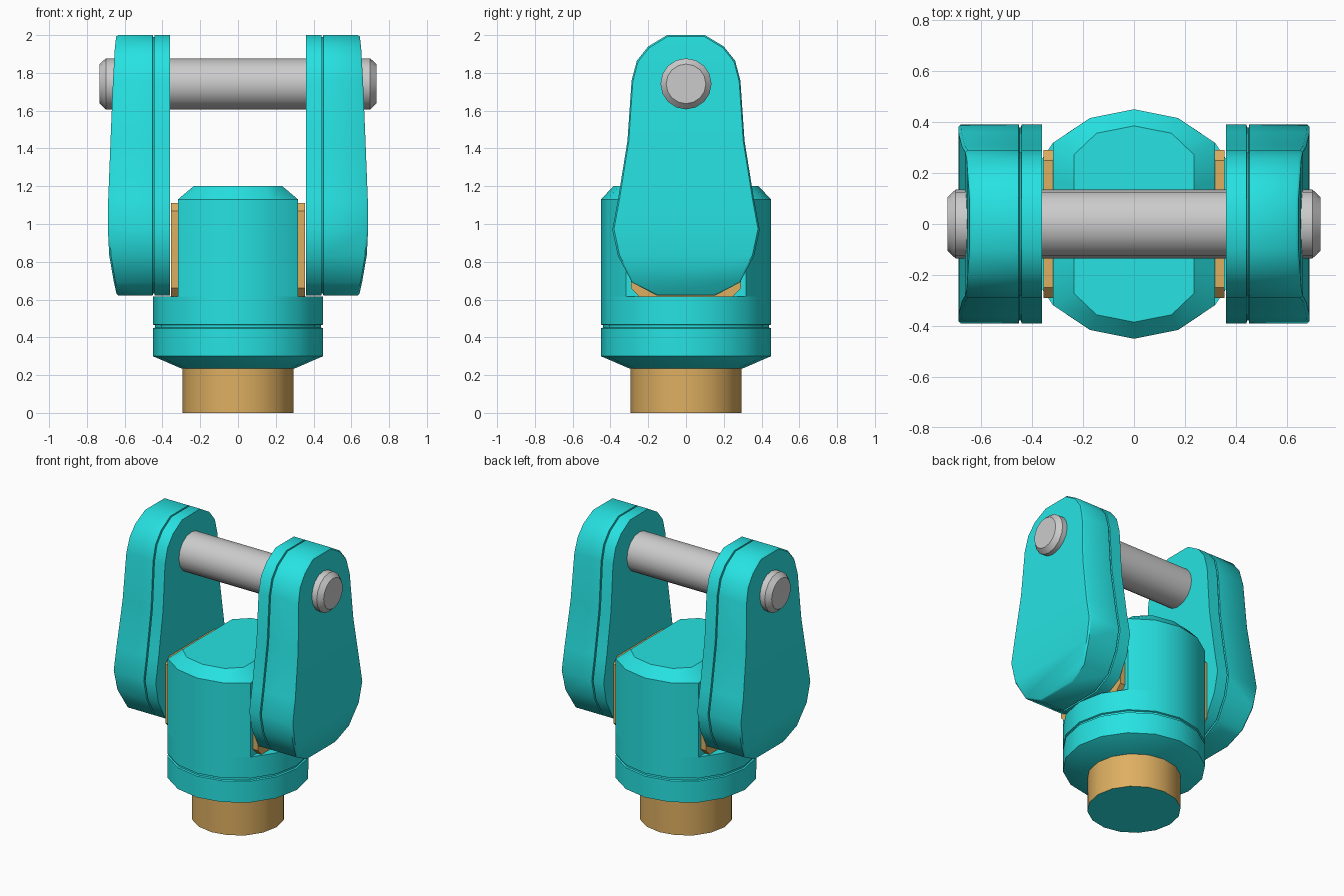
import bpy, bmesh, math

if "Cube" in bpy.data.objects:
    bpy.data.objects.remove(bpy.data.objects["Cube"])


def material(name, rgb):
    m = bpy.data.materials.new(name)
    m.diffuse_color = (*rgb, 1)
    m.use_nodes = True
    m.node_tree.nodes["Principled BSDF"].inputs["Base Color"].default_value = m.diffuse_color
    return m


TEAL = material("teal_paint", (0.02, 0.76, 0.76))
BRASS = material("brass", (0.73, 0.43, 0.12))


def loft(name, rings, mats=(), angle=35):
    """Skin a stack of even-sided rings and close both ends with strips."""
    bm = bmesh.new()
    vs = [[bm.verts.new(p) for p in ring] for ring in rings]
    n = len(vs[0])
    for a, b in zip(vs, vs[1:]):
        for i in range(n):
            j = (i + 1) % n
            bm.faces.new((a[i], a[j], b[j], b[i]))
    for ring in (vs[0], vs[-1]):
        for i in range(n // 2 - 1):
            bm.faces.new((ring[i], ring[i + 1], ring[n - 2 - i], ring[n - 1 - i]))
    bmesh.ops.remove_doubles(bm, verts=bm.verts, dist=1e-4)
    bmesh.ops.dissolve_degenerate(bm, edges=bm.edges, dist=1e-4)
    bmesh.ops.recalc_face_normals(bm, faces=bm.faces)
    me = bpy.data.meshes.new(name)
    bm.to_mesh(me)
    bm.free()
    for m in mats:
        me.materials.append(m)
    me.shade_smooth()
    me.set_sharp_from_angle(angle=math.radians(angle))
    ob = bpy.data.objects.new(name, me)
    bpy.context.collection.objects.link(ob)
    return ob


def circle(r, z, flat=9, n=16):
    """Ring around z, with x clamped to make side flats."""
    pts = []
    for i in range(n):
        a = math.pi / 2 + 2 * math.pi * i / n
        pts.append((max(-flat, min(flat, r * math.cos(a))), r * math.sin(a), z))
    return pts


# Stem with a painted underside
stem = loft("stem", [circle(0.295, 0), circle(0.295, 0.24)], (BRASS, TEAL))
for f in stem.data.polygons:
    if f.center.z < 0.01:
        f.material_index = 1

# Swivel body: grooved collar, then a block with two flats
loft("swivel_body", [circle(0.30, 0.235), circle(0.45, 0.30), circle(0.45, 0.448),
                     circle(0.44, 0.452), circle(0.44, 0.464), circle(0.45, 0.468),
                     circle(0.45, 0.615), circle(0.45, 0.615, 0.318),
                     circle(0.45, 1.13, 0.318), circle(0.385, 1.2, 0.235)], (TEAL,))

# Arm outline: half width, height, and outer face position
HALF = [(0.10, 2.0, 0.645), (0.20, 1.94, 0.652), (0.26, 1.865, 0.656),
        (0.288, 1.76, 0.662), (0.31, 1.44, 0.675), (0.36, 1.13, 0.687),
        (0.39, 0.97, 0.689), (0.36, 0.83, 0.682), (0.285, 0.69, 0.658),
        (0.155, 0.622, 0.643)]


def arm_ring(side, x=None, inset=0.0):
    """Arm outline at a fixed x, or on the cambered outer face."""
    ky, kz = 1 - inset / 0.35, 1 - inset / 0.69
    right = [(side * (xo if x is None else x), y * ky, 1.31 + (z - 1.31) * kz)
             for y, z, xo in HALF]
    return right + [(px, -y, z) for px, y, z in reversed(right)]


PAD = [(0.25, 1.11), (0.29, 1.07), (0.29, 0.66), (0.25, 0.617)]
for side, label in ((-1, "left"), (1, "right")):
    # Arm with a seam groove and a thin bevel on the outer face
    rim = [(x - side * 0.01, y, z) for x, y, z in arm_ring(side)]
    loft(label + "_arm", [arm_ring(side, 0.36), arm_ring(side, 0.441),
                          arm_ring(side, 0.443, 0.01), arm_ring(side, 0.450, 0.01),
                          arm_ring(side, 0.452), rim, arm_ring(side, None, 0.008)],
         (TEAL,), 40)
    # Brass washer pad between arm and body, touching the body flat
    loft(label + "_pad", [[(side * x, y, z) for y, z in PAD] +
                          [(side * x, -y, z) for y, z in reversed(PAD)]
                          for x in (0.315, 0.355)], (BRASS,), 30)

# Cross pin with chamfered ends
loft("cross_pin", [[(x, p[0], 1.742 + p[1]) for p in circle(r, 0)]
                   for x, r in ((-0.732, 0.105), (-0.70, 0.135),
                                (0.70, 0.135), (0.732, 0.105))])
